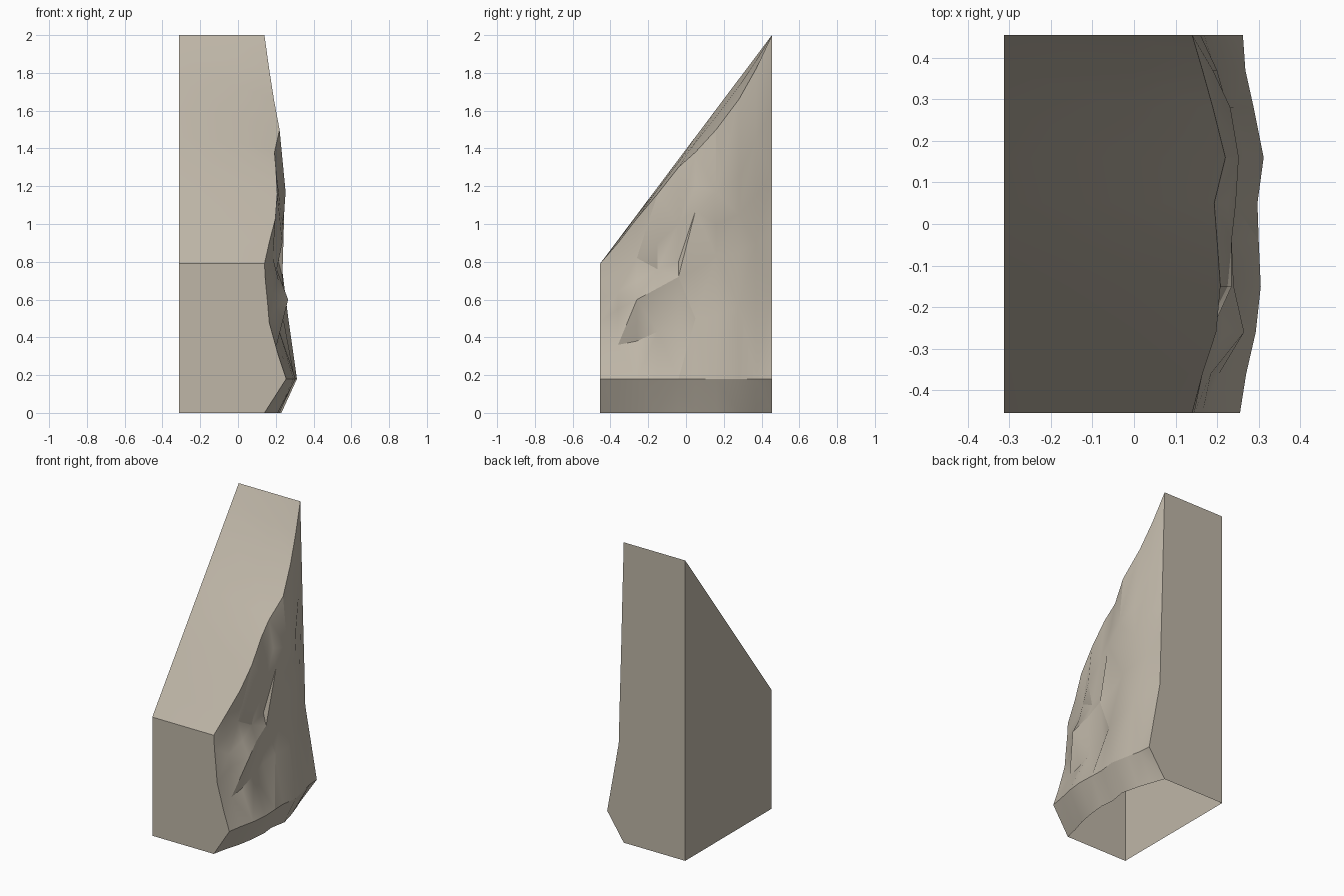
import bpy, bmesh, math

if "Cube" in bpy.data.objects:
    bpy.data.objects.remove(bpy.data.objects["Cube"])

LEFT, FRONT, BACK = -0.313, -0.455, 0.455

# Craggy face columns, front to back: y, x at ground, x at foot ledge (z=0.18),
# then z,x pairs climbing the cliff to the rim of the sloped top
COLUMNS = [
    (-.455, .14, .255, .30, .215, .48, .165, .60, .155, .70, .145, .79, .14),
    (-.36, .16, .27, .36, .205, .55, .19, .64, .185, .76, .165, .90, .165),
    (-.26, .19, .293, .38, .21, .60, .265, .70, .215, .82, .185, 1.03, .198),
    (-.15, .21, .305, .43, .22, .66, .24, .76, .205, .90, .235, 1.16, .208),
    (-.04, .22, .30, .46, .21, .72, .235, .80, .215, 1.0, .235, 1.30, .20),
    (.05, .21, .297, .50, .24, .76, .22, 1.07, .245, 1.2, .225, 1.38, .193),
    (.16, .23, .312, .51, .265, .83, .225, 1.0, .24, 1.17, .252, 1.5, .22),
    (.28, .20, .288, .57, .24, .85, .225, 1.05, .225, 1.25, .232, 1.66, .19),
    (.37, .17, .268, .60, .21, .90, .195, 1.15, .20, 1.45, .19, 1.82, .165),
    (.455, .14, .262, .65, .177, .95, .169, 1.25, .16, 1.6, .151, 2.0, .14),
]


def slope_z(y):
    """Height of the straight left rim of the sloped top."""
    return 0.79 + (y - FRONT) / (BACK - FRONT) * 1.21


bm = bmesh.new()
cliff, ridge, rim = [], [], []
for c in COLUMNS:
    y = c[0]
    pts = [(0, c[1]), (0.18, c[2])] + list(zip(c[3::2], c[4::2]))
    cliff.append([bm.verts.new((x, y, z)) for z, x in pts])
    drop = slope_z(y) - pts[-1][0]
    ridge.append(bm.verts.new((0.0, y, slope_z(y) - 0.35 * drop)))
    rim.append(bm.verts.new((LEFT, y, slope_z(y))))
base_front = bm.verts.new((LEFT, FRONT, 0))
base_back = bm.verts.new((LEFT, BACK, 0))

for i in range(len(COLUMNS) - 1):
    a, b = cliff[i], cliff[i + 1]
    # craggy side, triangulated with alternating diagonals
    for k in range(len(a) - 1):
        if (i + k) % 2:
            bm.faces.new((a[k], b[k], b[k + 1]))
            bm.faces.new((a[k], b[k + 1], a[k + 1]))
        else:
            bm.faces.new((a[k], b[k], a[k + 1]))
            bm.faces.new((b[k], b[k + 1], a[k + 1]))
    # sloped top
    bm.faces.new((a[-1], b[-1], ridge[i + 1], ridge[i]))
    bm.faces.new((ridge[i], ridge[i + 1], rim[i + 1], rim[i]))

# flat front, back and left walls (the underside is open)
bm.faces.new([base_front] + cliff[0] + [ridge[0], rim[0]])
bm.faces.new([base_back, rim[-1], ridge[-1]] + cliff[-1][::-1])
bm.faces.new([base_back, base_front] + rim)

mesh = bpy.data.meshes.new("cliff_rock")
bm.to_mesh(mesh)
bm.free()
rock = bpy.data.objects.new("cliff_rock", mesh)
bpy.context.collection.objects.link(rock)

stone = bpy.data.materials.new("sandy_stone")
stone.diffuse_color = (0.52, 0.47, 0.39, 1)
stone.use_nodes = True
stone.node_tree.nodes["Principled BSDF"].inputs["Base Color"].default_value = stone.diffuse_color
mesh.materials.append(stone)

bpy.context.view_layer.objects.active = rock
rock.select_set(True)
bpy.ops.object.shade_smooth_by_angle(angle=math.radians(25))
